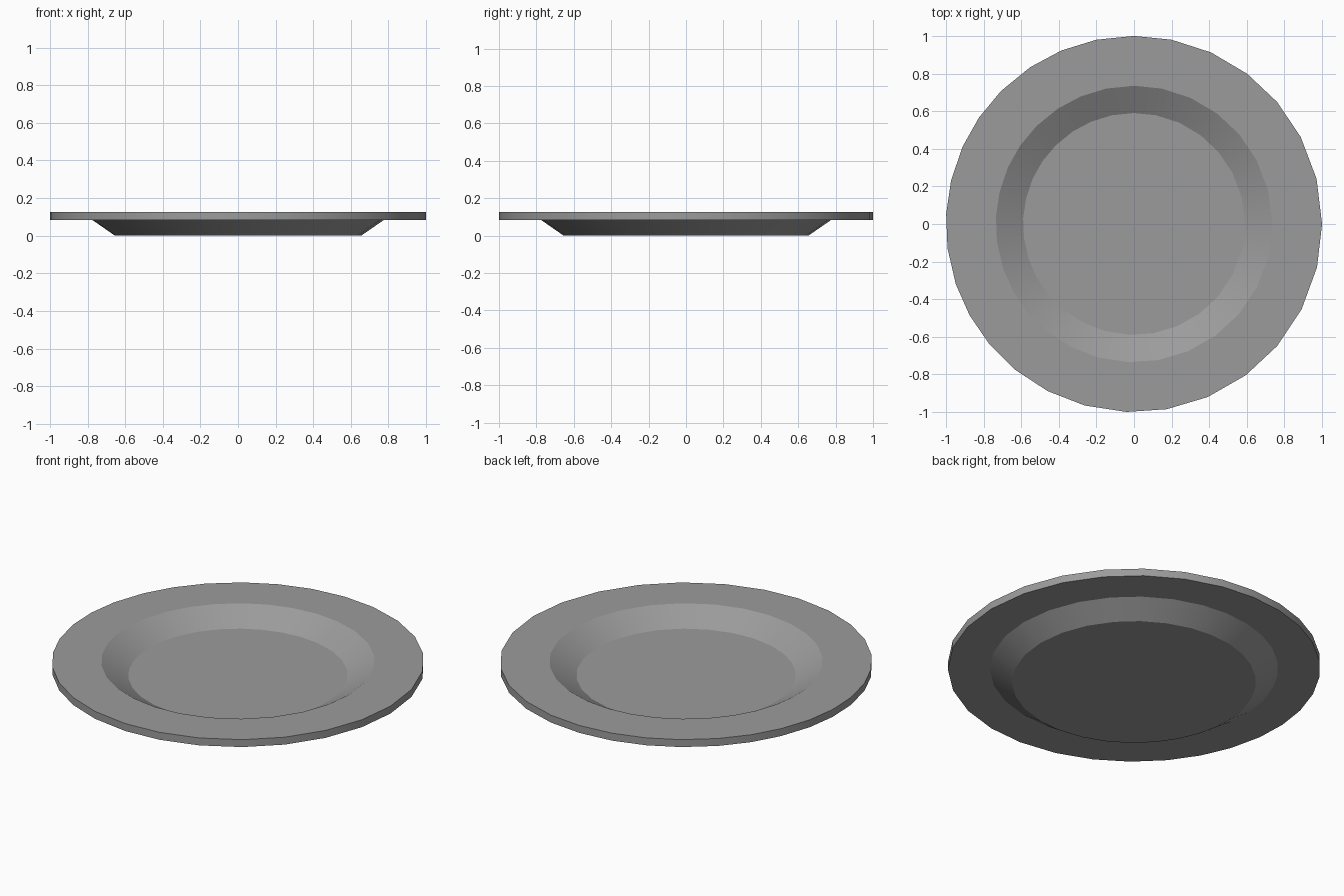
import bpy, bmesh
from math import cos, sin, radians

if "Cube" in bpy.data.objects:
    bpy.data.objects.remove(bpy.data.objects["Cube"])

# Slightly uneven facet angles around the rim (degrees)
ANGLES = [0, 13.9, 27.6, 40.5, 53, 65.8, 78.5, 90, 101.6, 112.7, 123.5, 135,
          145.5, 155.7, 166.7, 177, 187.4, 198.6, 209, 219.7, 231, 242.7,
          254.8, 267.7, 280, 293, 306.4, 319.5, 333, 346.7]

# Closed cross-section (radius, height): underside, rim, well
PROFILE = [(0.655, 0.0), (0.775, 0.083), (1.0, 0.083),
           (1.0, 0.127), (0.735, 0.127), (0.59, 0.044)]


def lathe(name, profile, angles):
    bm = bmesh.new()
    rings = [[bm.verts.new((r * cos(radians(a)), r * sin(radians(a)), z))
              for a in angles] for r, z in profile]
    n = len(angles)
    for low, high in zip(rings, rings[1:]):
        for i in range(n):
            j = (i + 1) % n
            bm.faces.new((low[i], low[j], high[j], high[i]))
    bm.faces.new(rings[0][::-1])   # flat foot
    bm.faces.new(rings[-1])        # flat floor of the well
    bmesh.ops.recalc_face_normals(bm, faces=bm.faces)
    mesh = bpy.data.meshes.new(name)
    bm.to_mesh(mesh)
    bm.free()
    obj = bpy.data.objects.new(name, mesh)
    bpy.context.collection.objects.link(obj)
    return obj


# Plate, smooth around the walls with crisp profile edges
plate = lathe("plate", PROFILE, ANGLES)
bpy.context.view_layer.objects.active = plate
plate.select_set(True)
bpy.ops.object.shade_smooth_by_angle(angle=radians(20))

# Dark grey finish
finish = bpy.data.materials.new("dark_grey")
finish.diffuse_color = (0.33, 0.33, 0.33, 1.0)
finish.use_nodes = True
finish.node_tree.nodes["Principled BSDF"].inputs["Base Color"].default_value = finish.diffuse_color
plate.data.materials.append(finish)
